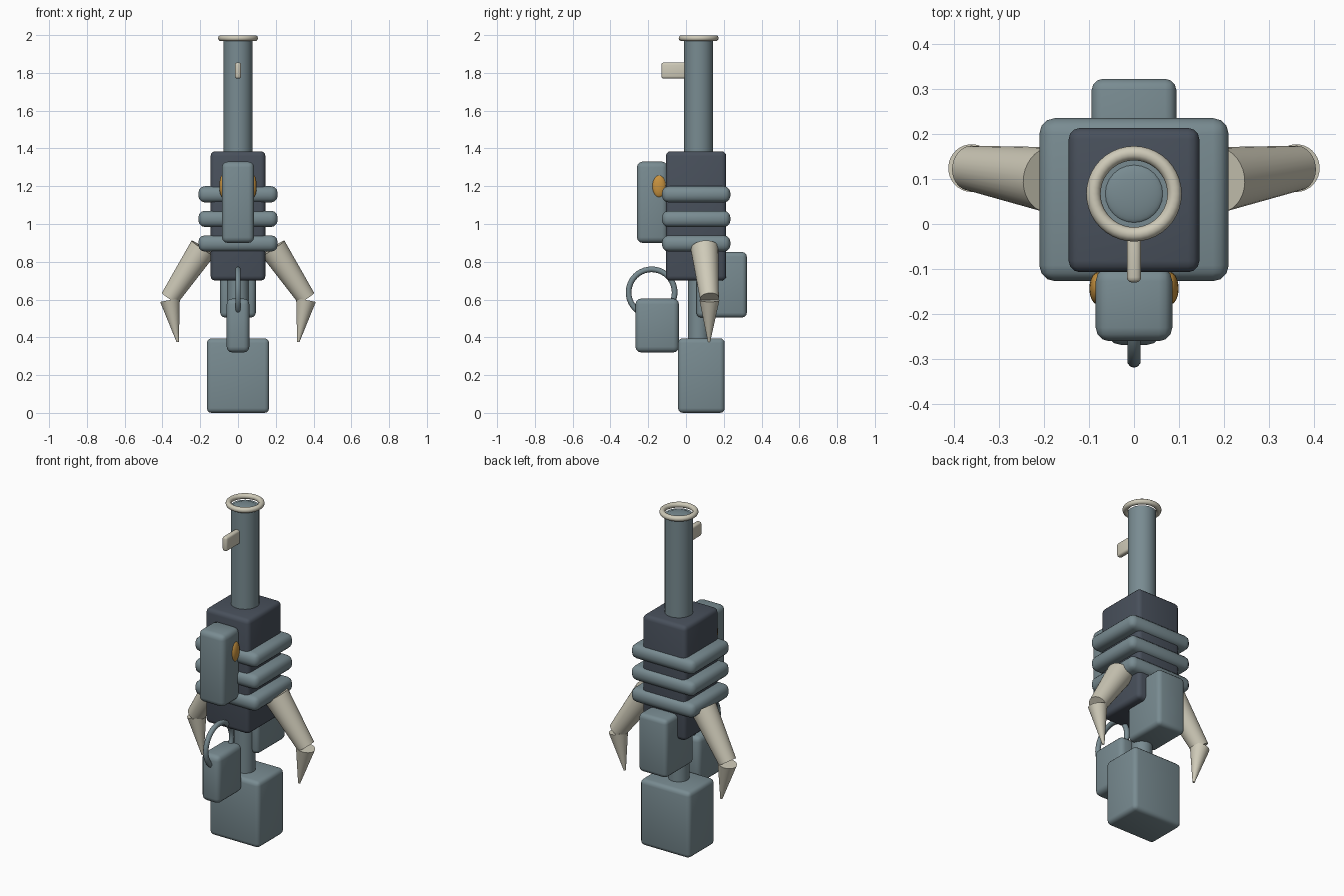
import bpy, bmesh, math
from mathutils import Vector

if "Cube" in bpy.data.objects:
    bpy.data.objects.remove(bpy.data.objects["Cube"])


def material(name, rgb):
    m = bpy.data.materials.new(name)
    m.diffuse_color = (*rgb, 1)
    m.use_nodes = True
    m.node_tree.nodes["Principled BSDF"].inputs["Base Color"].default_value = m.diffuse_color
    return m


STEEL = material("blue_grey", (0.19, 0.26, 0.285))
DARK = material("dark_slate", (0.065, 0.08, 0.105))
CREAM = material("bone_cream", (0.62, 0.59, 0.48))
GOLD = material("amber", (0.58, 0.29, 0.05))


def finish(ob, name, mat, angle=35):
    ob.name = name
    ob.data.materials.append(mat)
    bpy.ops.object.select_all(action='DESELECT')
    ob.select_set(True)
    bpy.context.view_layer.objects.active = ob
    bpy.ops.object.shade_smooth_by_angle(angle=math.radians(angle))
    return ob


def box(name, mat, lo, hi, bevel=0.025, segments=3):
    """Rounded box between two corners."""
    bm = bmesh.new()
    bmesh.ops.create_cube(bm, size=1)
    for v in bm.verts:
        v.co = Vector([(a + b) / 2 + c * (b - a) for a, b, c in zip(lo, hi, v.co)])
    bmesh.ops.bevel(bm, geom=bm.edges[:], offset=bevel, segments=segments,
                    profile=0.5, affect='EDGES')
    me = bpy.data.meshes.new(name)
    bm.to_mesh(me)
    bm.free()
    ob = bpy.data.objects.new(name, me)
    bpy.context.collection.objects.link(ob)
    return finish(ob, name, mat)


def cone(name, mat, start, end, r1, r2, sides=32):
    """Round bar or cone between two points."""
    a, b = Vector(start), Vector(end)
    bpy.ops.mesh.primitive_cone_add(vertices=sides, radius1=r1, radius2=r2,
                                    depth=(b - a).length, location=(a + b) / 2)
    ob = bpy.context.object
    ob.rotation_euler = (b - a).to_track_quat('Z', 'Y').to_euler()
    return finish(ob, name, mat)


def ring(name, mat, loc, major, minor, rot=(0, 0, 0)):
    bpy.ops.mesh.primitive_torus_add(location=loc, rotation=rot, major_radius=major,
                                     minor_radius=minor, major_segments=40,
                                     minor_segments=10)
    return finish(bpy.context.object, name, mat, 60)


def ellipsoid(name, mat, loc, scale):
    bpy.ops.mesh.primitive_uv_sphere_add(segments=24, ring_count=12, location=loc)
    bpy.context.object.scale = scale
    return finish(bpy.context.object, name, mat, 60)


AXIS_Y = 0.067

# Upper tube with a domed end inside a rim, and a small sight peg
cone("barrel_tube", STEEL, (0, AXIS_Y, 1.34), (0, AXIS_Y, 1.968), 0.077, 0.077)
ellipsoid("barrel_end_dome", STEEL, (0, AXIS_Y, 1.966), (0.065, 0.065, 0.014))
ring("barrel_rim", CREAM, (0, AXIS_Y, 1.984), 0.09, 0.016)
box("sight_peg", CREAM, (-0.016, -0.13, 1.77), (0.016, 0.02, 1.855), 0.012)

# Dark core with three wrapped bands
box("core_body", DARK, (-0.145, -0.107, 0.70), (0.145, 0.213, 1.385))
for i, z in enumerate((0.897, 1.027, 1.157)):
    box(f"band_{i + 1}", STEEL, (-0.21, -0.127, z - 0.043), (0.21, 0.235, z + 0.043), 0.035)

# Front case with a button on each side
box("front_case", STEEL, (-0.085, -0.26, 0.90), (0.085, -0.097, 1.33), 0.03)
for side, s in (("left", -1), ("right", 1)):
    ellipsoid(f"button_{side}", GOLD, (s * 0.08, -0.143, 1.2), (0.019, 0.036, 0.06))

# Lower pole, back case and base block
cone("lower_pole", STEEL, (0, AXIS_Y, 0.36), (0, AXIS_Y, 0.74), 0.057, 0.057)
box("back_case", STEEL, (-0.094, 0.055, 0.505), (0.094, 0.322, 0.852))
box("base_block", STEEL, (-0.165, -0.042, 0), (0.165, 0.205, 0.395))

# Hanging pouch and its carrying ring
box("pouch", STEEL, (-0.06, -0.268, 0.32), (0.06, -0.037, 0.605), 0.03)
ring("pouch_ring", STEEL, (0, -0.182, 0.638), 0.122, 0.015, (0, math.pi / 2, 0))

# Two-part claws on both sides
for side, s in (("left", -1), ("right", 1)):
    cone(f"claw_upper_{side}", CREAM, (s * 0.185, 0.098, 0.872),
         (s * 0.362, 0.124, 0.607), 0.073, 0.05)
    cone(f"claw_tip_{side}", CREAM, (s * 0.36, 0.124, 0.597),
         (s * 0.319, 0.122, 0.375), 0.053, 0.006)
